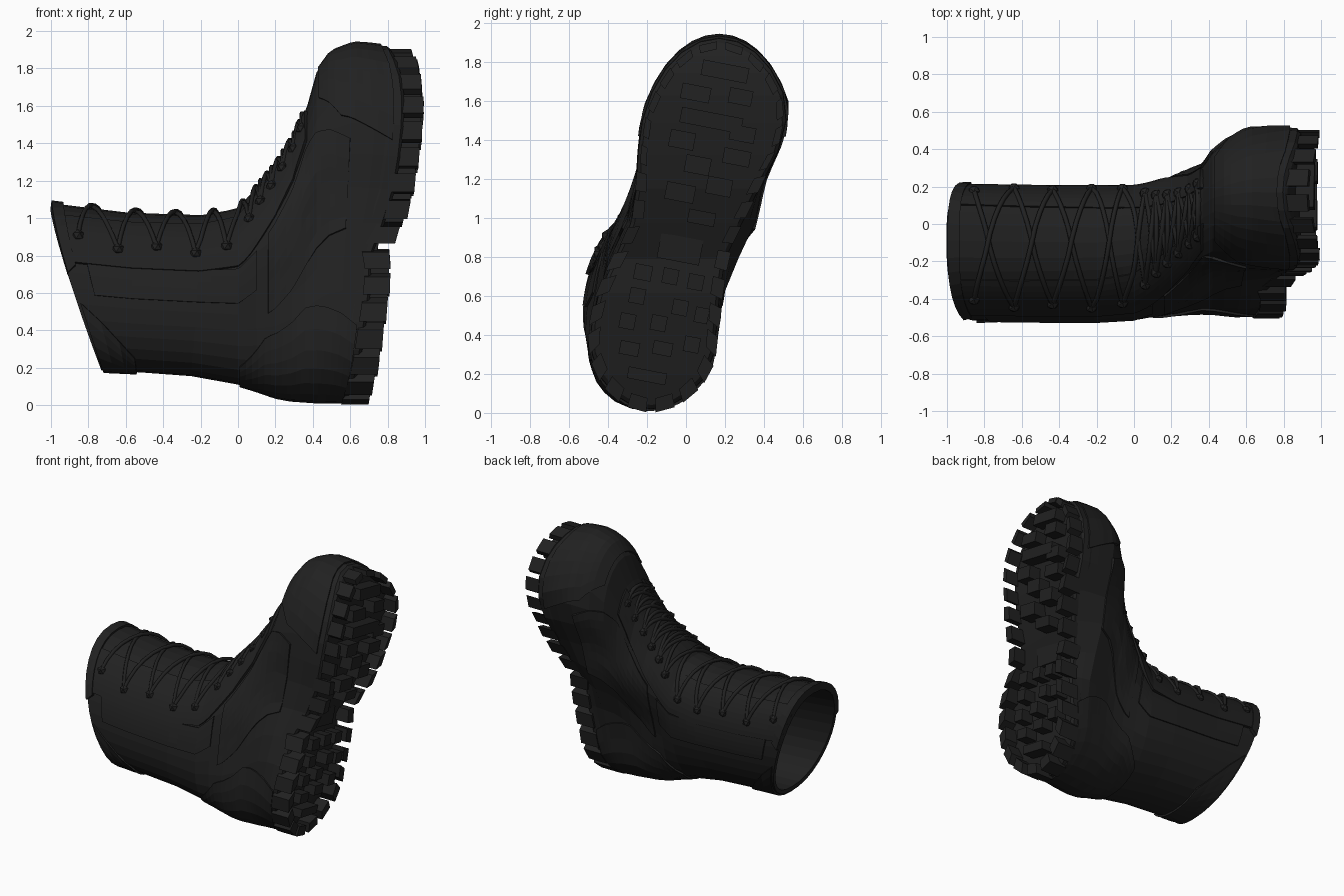
import bpy, bmesh, math
from math import sin, cos, pi, radians

if "Cube" in bpy.data.objects:
    bpy.data.objects.remove(bpy.data.objects["Cube"])

black = bpy.data.materials.new("black_leather")
black.diffuse_color = (0.015, 0.015, 0.015, 1)
black.use_nodes = True
black.node_tree.nodes["Principled BSDF"].inputs["Base Color"].default_value = black.diffuse_color
N = 32


def interp(table, t, k=1):
    if t <= table[0][0]:
        return table[0][k]
    for p, q in zip(table, table[1:]):
        if t <= q[0]:
            return p[k] + (q[k] - p[k]) * (t - p[0]) / (q[0] - p[0])
    return table[-1][k]


# Sole underside depth (x by z), and foot outline (z, centre y, width)
SOLE = [(0, .59), (.2, .65), (.4, .68), (.6, .71), (.76, .72), (.83, .70), (.92, .76),
        (1.05, .82), (1.2, .85), (1.4, .88), (1.6, .895), (1.8, .87), (1.94, .80)]
FOOT = [(0, -.18, .5), (.2, -.17, .47), (.4, -.17, .395), (.6, -.14, .335), (.8, -.08, .285),
        (1.0, .015, .285), (1.2, .075, .33), (1.4, .13, .41), (1.6, .16, .47), (1.94, .17, .5)]

# Slices from opening to sole: front x, back x, back z, front z, foot blend, toe width, sole blend
SLICES = [(-1.0, -.73, .185, 1.07, 0, 1, 0), (-.6, -.52, .175, 1.02, 0, 1, 0),
          (-.2, -.25, .155, 1.005, 0, 1, 0), (0, 0, .11, 1.04, .08, .95, 0),
          (.1, .1, .08, 1.15, .2, .85, 0), (.2, .2, .045, 1.27, .35, .75, 0),
          (.3, .28, .03, 1.43, .5, .7, 0), (.37, .35, .025, 1.6, .65, .72, 0),
          (.42, .42, .02, 1.78, .8, .78, 0), (.5, .47, .02, 1.89, .9, .87, 0),
          (.62, .52, .02, 1.935, 1, .98, 0), (.62, .52, .02, 1.93, 1, 1, .5),
          (.62, .52, .02, 1.92, 1, 1, 1)]


def surf(s, a, d=0.0):
    """Point on the boot skin: slice s, angle a (0 = back, pi = front), inset d."""
    i = min(int(s), len(SLICES) - 2)
    f = s - i
    xf, xb, z0, z1, b, k, m = [p + (q - p) * f for p, q in zip(SLICES[i], SLICES[i + 1])]
    z0, z1 = z0 + d, z1 - d
    u = (1 - cos(a)) / 2
    z = z0 + (z1 - z0) * u
    centre = (1 - b) * (-.16 + .16 * (z - .62)) + b * interp(FOOT, z)
    width = (1 - b) * .35 + b * interp(FOOT, u * 1.94, 2)
    width = width * (1 - (1 - k) * u) - d
    sn = sin(a)
    y = centre + width * math.copysign(abs(sn) ** (.85 + .15 * b), sn)
    # Arch: the upper bulges past the narrow waist of the sole
    bulge = math.exp(-((z - .88) / .25) ** 2) * min(b * 2, 1) * (1 - m)
    y += bulge * sn * (.08 if sn > 0 else .03)
    x = xf + (xb - xf) * (1 - u) ** 1.25
    return (x + (interp(SOLE, z) - .03 - x) * m, y, z)


def finish(name, bm):
    bmesh.ops.recalc_face_normals(bm, faces=bm.faces)
    me = bpy.data.meshes.new(name)
    bm.to_mesh(me)
    bm.free()
    me.materials.append(black)
    ob = bpy.data.objects.new(name, me)
    bpy.context.collection.objects.link(ob)
    return ob


def loft(name, rings):
    """Skin rings together; both ends closed by strips across the slice."""
    bm = bmesh.new()
    vs = [[bm.verts.new(p) for p in r] for r in rings]
    for r, q in zip(vs, vs[1:]):
        for i in range(N):
            j = (i + 1) % N
            bm.faces.new((r[i], r[j], q[j], q[i]))
    for r in (vs[0], vs[-1]):
        for i in range(N // 2):
            loop = [r[i], r[i + 1], r[N - i - 1], r[(N - i) % N]]
            bm.faces.new(list(dict.fromkeys(loop)))
    return finish(name, bm)


def ring(s, d=0.0, dx=0.0):
    pts = [surf(s, 2 * pi * i / N, d) for i in range(N)]
    return [(x + dx, y, z) for x, y, z in pts]


def patch(name, rows, thick=.035, cols=8):
    """Raised leather panel; rows are (slice, start angle, end angle) in degrees."""
    s0, s1 = rows[0][0], rows[-1][0]
    n = max(2, round((s1 - s0) * 3))
    bm = bmesh.new()
    grid = []
    for i in range(n + 1):
        s = s0 + (s1 - s0) * i / n
        a, b = interp(rows, s, 1), interp(rows, s, 2)
        grid.append([bm.verts.new(surf(s, radians(a + (b - a) * j / cols))) for j in range(cols + 1)])
    for r, q in zip(grid, grid[1:]):
        for j in range(cols):
            bm.faces.new((r[j], r[j + 1], q[j + 1], q[j]))
    ob = finish(name, bm)
    mod = ob.modifiers.new("thickness", "SOLIDIFY")
    mod.thickness, mod.offset = thick, 0


def both_sides(name, rows, thick=.035, cols=8):
    patch(name + "_inner", rows, thick, cols)
    patch(name + "_outer", [(s, 360 - a, 360 - b) for s, a, b in rows], thick, cols)


# Upper with hollow shaft
loft("boot_upper", [ring(s, .03) for s in (5, 4, 3, 2, 1, 0)] + [ring(s) for s in range(13)])

# Leather panels
both_sides("lace_facing", [(0.02, 108, 150), (2, 108, 152), (3.5, 112, 156), (5, 125, 160), (7.0, 140, 164)], .035)
both_sides("side_panel", [(.35, 86, 109), (3, 86, 109), (4, 90, 113)], .02, 5)
both_sides("quarter_panel", [(4.6, 75, 118), (7, 85, 135), (10, 88, 118)], .02)
patch("rear_collar", [(.06, -80, 80), (.45, -62, 62), (.9, -35, 35)], .025, 14)
patch("heel_counter", [(3.1, -38, 38), (4.5, -62, 62), (7, -68, 68), (11.7, -55, 55)], .022, 14)
patch("toe_cap", [(8.2, 145, 215), (9.5, 128, 232), (11.8, 118, 242)], .02, 14)
patch("tongue", [(0, 146, 214), (1, 148, 212), (4, 154, 206), (6.8, 162, 198)], .02, 6)
patch("collar_roll", [(0, 100, 260), (.16, 106, 254)], .05, 14)

# Sole slab
loft("sole", [ring(12, .0, -.06), ring(12, -.004, -.045), ring(12, .0, .015), ring(12, .02, .03)])


# Tread lugs: prisms standing on the curved sole
def lug(bm, corners, depth, root=.04):
    low = [bm.verts.new((interp(SOLE, z) - root, y, z)) for y, z in corners]
    zm = sum(c[1] for c in corners) / 4
    top = [bm.verts.new((interp(SOLE, z) * .5 + interp(SOLE, zm) * .5 + depth, y, z)) for y, z in corners]
    bm.faces.new(low)
    bm.faces.new(top)
    for i in range(4):
        j = (i + 1) % 4
        bm.faces.new((low[i], low[j], top[j], top[i]))


bm = bmesh.new()
M = 720
rim = [surf(12, 2 * pi * i / M) for i in range(M + 1)]
lengths = [0]
for p, q in zip(rim, rim[1:]):
    lengths.append(lengths[-1] + math.dist(p[1:], q[1:]))
by_length = [(l, 2 * pi * i / M) for i, l in enumerate(lengths)]
COUNT = 32
step = lengths[-1] / COUNT
for i in range(COUNT):
    a0 = interp(by_length, (i + .16) * step)
    a1 = interp(by_length, (i + .84) * step)
    zm = surf(12, (a0 + a1) / 2)[2]
    if .78 < zm < .87:
        continue
    out = -.018 if zm < .8 else .015 if zm > 1.2 else -.005
    lug(bm, [surf(12, a, d)[1:] for a, d in ((a0, out), (a1, out), (a1, .055), (a0, .055))], .1)
finish("edge_lugs", bm)

# Inner lugs: y, z, width, height
INNER = [(.2, 1.75, .24, .08), (.05, 1.64, .15, .08), (.28, 1.62, .12, .08), (.13, 1.5, .32, .08),
         (-.02, 1.4, .13, .09), (.29, 1.43, .13, .08), (.06, 1.27, .13, .09), (.26, 1.31, .14, .08),
         (-.03, 1.13, .15, .09), (.17, 1.16, .13, .09), (.08, 1.0, .14, .07),
         (-.22, .72, .09, .08), (-.08, .70, .08, .08), (.05, .67, .08, .08), (-.25, .6, .08, .08),
         (-.03, .54, .08, .08), (.08, .5, .07, .08), (-.3, .47, .08, .08), (-.14, .46, .08, .08),
         (-.29, .33, .1, .07), (-.12, .33, .1, .07), (.03, .35, .08, .08), (-.2, .19, .2, .06)]


def tilted(y, z, w, h):
    return [(y + .98 * p * w / 2 + .19 * q * h / 2, z - .19 * p * w / 2 + .98 * q * h / 2)
            for p, q in ((-1, -1), (1, -1), (1, 1), (-1, 1))]


bm = bmesh.new()
for box in INNER:
    lug(bm, tilted(*box), .09)
lug(bm, tilted(-.03, .84, .22, .13), .03)
finish("tread_lugs", bm)

# Crossed laces and their eyelets
EYES = [(.3, 130), (.85, 122), (1.4, 126), (1.95, 122), (2.7, 126), (3.6, 140), (4.2, 146),
        (4.8, 149), (5.4, 152), (6.0, 154), (6.6, 156)]
cu = bpy.data.curves.new("laces", "CURVE")
cu.dimensions, cu.bevel_depth, cu.bevel_resolution = "3D", .013, 1


def lace(p, q, lift):
    sp = cu.splines.new("POLY")
    sp.points.add(10)
    for i, pt in enumerate(sp.points):
        t = i / 10
        s, a = p[0] + (q[0] - p[0]) * t, p[1] + (q[1] - p[1]) * t
        pt.co = (*surf(s, radians(a), -.018 - lift * sin(pi * t)), 1)


bm = bmesh.new()
for i, (s, a) in enumerate(EYES):
    if i + 1 < len(EYES):
        s2, a2 = EYES[i + 1]
        lace((s, a), (s2, 360 - a2), 0)
        lace((s, 360 - a), (s2, a2), .01)
    if i > 5:
        lace((s, a), (s, 360 - a), .01)
    for side in (a, 360 - a):
        made = bmesh.ops.create_icosphere(bm, subdivisions=1, radius=.034)["verts"]
        bmesh.ops.translate(bm, verts=made, vec=surf(s, radians(side), -.012))
finish("eyelets", bm)
cu.materials.append(black)
laces = bpy.data.objects.new("laces", cu)
bpy.context.collection.objects.link(laces)
bpy.context.view_layer.objects.active = laces
laces.select_set(True)
bpy.ops.object.convert(target="MESH")
